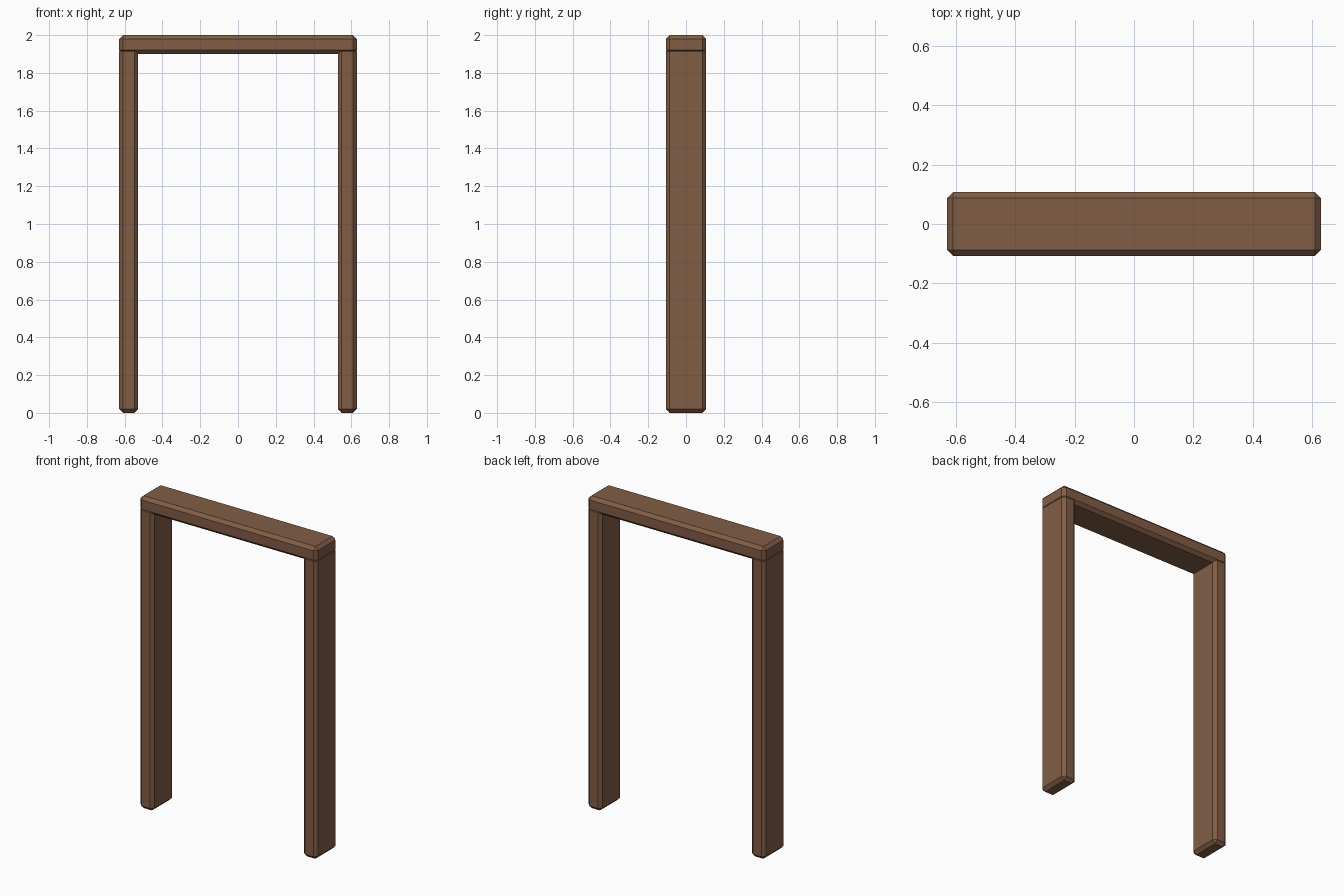
import bpy
import bmesh
from mathutils import Matrix

if "Cube" in bpy.data.objects:
    bpy.data.objects.remove(bpy.data.objects["Cube"])

wood = bpy.data.materials.new("brown_wood")
wood.diffuse_color = (0.22, 0.11, 0.06, 1)
wood.use_nodes = True
wood.node_tree.nodes["Principled BSDF"].inputs["Base Color"].default_value = wood.diffuse_color


def beam(name, size, center, bevel=0.02):
    """Flat-shaded box with a single chamfer on every edge."""
    bm = bmesh.new()
    bmesh.ops.create_cube(bm, size=1, matrix=Matrix.Diagonal((*size, 1)))
    bmesh.ops.bevel(bm, geom=bm.edges[:], offset=bevel, segments=1,
                    affect='EDGES', profile=0.5)
    mesh = bpy.data.meshes.new(name)
    bm.to_mesh(mesh)
    bm.free()
    mesh.materials.append(wood)
    obj = bpy.data.objects.new(name, mesh)
    obj.location = center
    bpy.context.collection.objects.link(obj)
    return obj


WIDTH, DEPTH, HEIGHT, THICK = 1.258, 0.214, 2.0, 0.1
POST_H = 1.933  # posts run slightly up into the lintel

# Side posts
for side, name in ((-1, "left_post"), (1, "right_post")):
    beam(name, (THICK, DEPTH, POST_H),
         (side * (WIDTH - THICK) / 2, 0, POST_H / 2))

# Top crosspiece
beam("lintel", (WIDTH, DEPTH, THICK), (0, 0, HEIGHT - THICK / 2))
